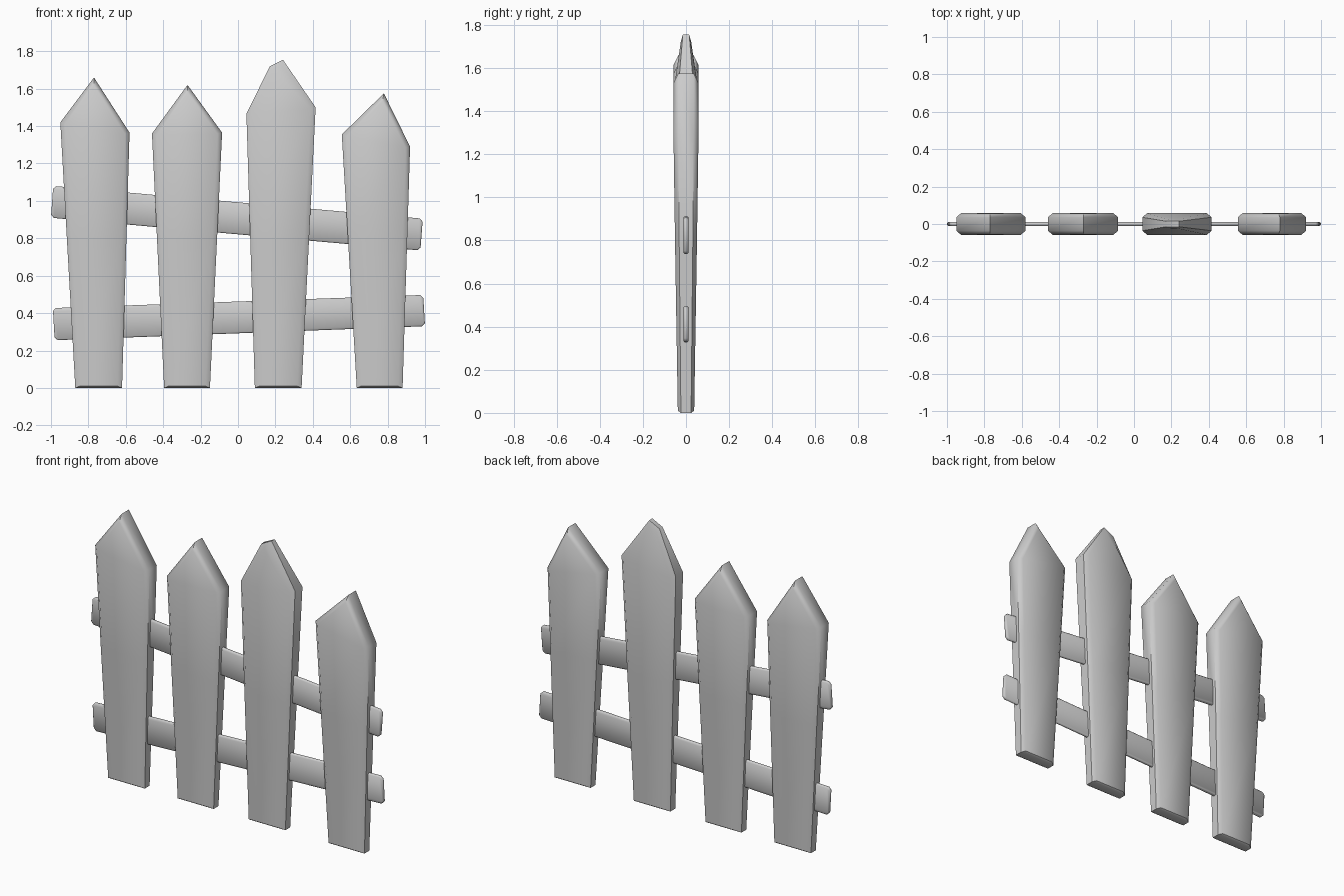
import bpy
import math
from mathutils import Vector

if "Cube" in bpy.data.objects:
    bpy.data.objects.remove(bpy.data.objects["Cube"])


def inset(points, d):
    """Offset a counter-clockwise (x, z) outline inward by d with mitred corners."""
    pts = [Vector(p) for p in points]
    result = []
    for i, p in enumerate(pts):
        a = (p - pts[i - 1]).normalized()
        b = (pts[(i + 1) % len(pts)] - p).normalized()
        na, nb = Vector((-a.y, a.x)), Vector((-b.y, b.x))
        q = p + (na + nb) * (d / (1 + na.dot(nb)))
        if p.y == 0:
            q.y *= 0.4          # shallower chamfer along the ground
        result.append(q)
    return result


def slab(name, outline, half, bevel, band, caps):
    """Chamfered board: half holds the half thickness at each outline point."""
    n = len(outline)
    inner = inset(outline, bevel)
    layers = [(inner, -1), (outline, -band), (outline, band), (inner, 1)]
    verts = [(p[0], s * h, p[1]) for pts, s in layers for p, h in zip(pts, half)]
    faces = [tuple(c) for c in caps]
    faces += [tuple(3 * n + i for i in reversed(c)) for c in caps]
    for k in range(3):
        for i in range(n):
            j = (i + 1) % n
            faces.append((k * n + j, k * n + i, (k + 1) * n + i, (k + 1) * n + j))
    mesh = bpy.data.meshes.new(name)
    mesh.from_pydata(verts, [], faces)
    mesh.update()
    ob = bpy.data.objects.new(name, mesh)
    bpy.context.collection.objects.link(ob)
    bpy.ops.object.select_all(action='DESELECT')
    ob.select_set(True)
    bpy.context.view_layer.objects.active = ob
    bpy.ops.object.shade_smooth_by_angle(angle=math.radians(50))
    return ob


def picket(name, x0, x1, left, right, tips, tip_half):
    """Tapered board, narrow at the ground, with a pointed head."""
    def mid(x, shoulder):
        return (x + (shoulder[0] - x) * 0.8 / shoulder[1], 0.8)
    outline = [(x0, 0), (x1, 0), mid(x1, right), right, *tips, left, mid(x0, left)]
    n = len(outline)
    half = [0.038, 0.038, 0.051, 0.058] + [tip_half] * len(tips) + [0.058, 0.051]
    caps = [(0, 1, 2, n - 1), (n - 1, 2, 3, n - 2), tuple(range(3, n - 1))]
    slab(name, outline, half, 0.025, 0.62, caps)


def rail(name, corners):
    """Thin crossbar with clipped corners."""
    outline = []
    for i, c in enumerate(corners):
        c = Vector(c)
        for other in (corners[i - 1], corners[(i + 1) % 4]):
            outline.append(c + (Vector(other) - c).normalized() * 0.016)
    slab(name, outline, [0.011] * 8, 0.006, 0.5, [range(8)])


# Pickets, left to right
picket("picket_1", -0.87, -0.62, (-0.95, 1.42), (-0.58, 1.365), [(-0.77, 1.66)], 0.057)
picket("picket_2", -0.395, -0.15, (-0.46, 1.36), (-0.085, 1.365), [(-0.27, 1.62)], 0.057)
picket("picket_3", 0.09, 0.34, (0.045, 1.465), (0.415, 1.50),
       [(0.24, 1.755), (0.17, 1.72)], 0.024)
picket("picket_4", 0.635, 0.88, (0.555, 1.355), (0.92, 1.29), [(0.78, 1.575)], 0.057)

# Crossbars
rail("upper_rail", [(-1.0, 0.91), (0.975, 0.735), (0.988, 0.905), (-0.988, 1.08)])
rail("lower_rail", [(-0.98, 0.255), (1.0, 0.33), (0.99, 0.497), (-0.99, 0.427)])
